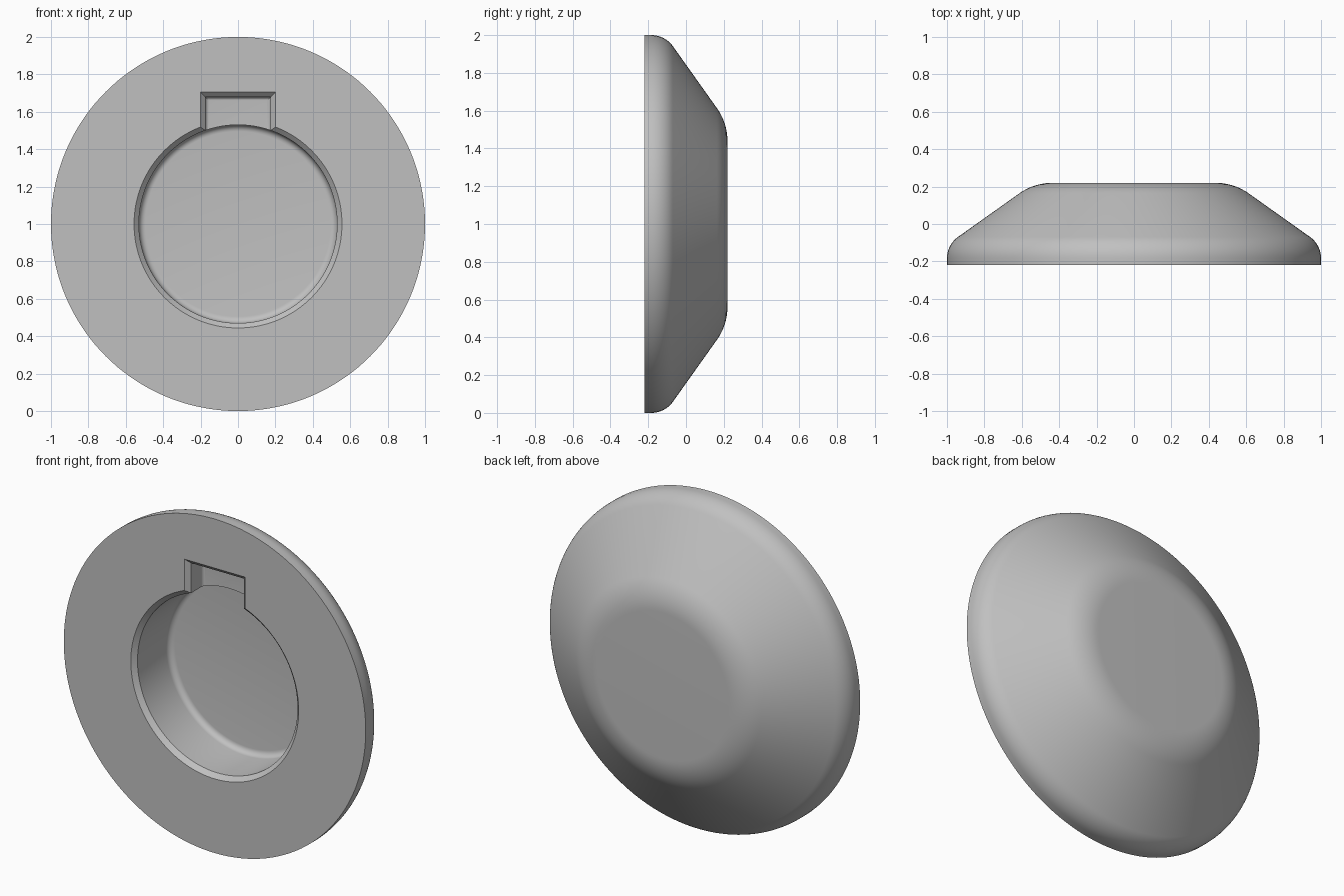
import bpy
import bmesh
import math
from mathutils import Vector, Matrix

if "Cube" in bpy.data.objects:
    bpy.data.objects.remove(bpy.data.objects["Cube"], do_unlink=True)

FRONT, BACK = -0.22, 0.22
BORE_R, BORE_DEPTH = 0.53, 0.33
SLOT_HALF, SLOT_TOP, SLOT_DEPTH = 0.175, 0.68, 0.14
CHAMFER = 0.026
CENTRE = Vector((0, 0, 1))

grey = bpy.data.materials.new("plain grey")
grey.use_nodes = True
colour = (0.53, 0.53, 0.53, 1)
grey.diffuse_color = colour
grey.node_tree.nodes["Principled BSDF"].inputs["Base Color"].default_value = colour


def fillet(before, corner, after, radius, steps=10):
    """Points of an arc that rounds the corner between two lines."""
    c = Vector(corner)
    a = (Vector(before) - c).normalized()
    b = (Vector(after) - c).normalized()
    half = a.angle(b) / 2
    mid = c + (a + b).normalized() * radius / math.sin(half)
    reach = radius / math.tan(half)
    start, end = c + a * reach - mid, c + b * reach - mid
    return [mid + start.slerp(end, i / steps) * radius / start.slerp(end, i / steps).length
            for i in range(steps + 1)]


def make_object(name, bm):
    bmesh.ops.recalc_face_normals(bm, faces=bm.faces)
    mesh = bpy.data.meshes.new(name)
    bm.to_mesh(mesh)
    bm.free()
    mesh.materials.append(grey)
    obj = bpy.data.objects.new(name, mesh)
    bpy.context.collection.objects.link(obj)
    return obj


# Body: (radius, depth) profile with rounded shoulders and a blind bore
rim, shoulder = (1, -0.111), (0.534, BACK)
floor = FRONT + BORE_DEPTH
profile = [(0, BACK)]
profile += fillet((0, BACK), shoulder, rim, 0.304)
profile += fillet(shoulder, rim, (1, FRONT), 0.14)
profile += [(1, FRONT), (BORE_R + CHAMFER, FRONT), (BORE_R, FRONT + CHAMFER)]
profile += fillet((BORE_R, FRONT), (BORE_R, floor), (0, floor), 0.035, 6)
profile += [(0, floor)]

bm = bmesh.new()
verts = [bm.verts.new((r, y, 1)) for r, y in profile]
edges = [bm.edges.new(pair) for pair in zip(verts, verts[1:])]
bmesh.ops.spin(bm, geom=verts + edges, cent=CENTRE, axis=(0, 1, 0),
               angle=math.tau, steps=144, use_merge=True)
bmesh.ops.remove_doubles(bm, verts=bm.verts, dist=0.0001)
body = make_object("dished_disc", bm)

# Slot cutter: stacked rectangles, chamfered at the mouth and rounded at the floor
slot_floor = FRONT + SLOT_DEPTH
levels = [(CHAMFER + 0.05, FRONT - 0.05), (0, FRONT + CHAMFER)]
levels += fillet((0, FRONT), (0, slot_floor), (-1, slot_floor), 0.02, 6)
bm = bmesh.new()
rings = []
for grow, y in levels:
    w, top = SLOT_HALF + grow, SLOT_TOP + grow
    rings.append([bm.verts.new((x, y, 1 + z))
                  for x, z in ((-w, 0.3), (w, 0.3), (w, top), (-w, top))])
for low, high in zip(rings, rings[1:]):
    for i in range(4):
        j = (i + 1) % 4
        bm.faces.new((low[i], low[j], high[j], high[i]))
bm.faces.new(rings[0])
bm.faces.new(rings[-1])
cutter = make_object("slot_cutter", bm)
cutter.hide_render = True

# Cut the slot and smooth the rounded surfaces
cut = body.modifiers.new("slot", "BOOLEAN")
cut.operation = "DIFFERENCE"
cut.solver = "EXACT"
cut.object = cutter
bpy.ops.object.select_all(action="DESELECT")
body.select_set(True)
bpy.context.view_layer.objects.active = body
bpy.ops.object.modifier_apply(modifier=cut.name)
bpy.data.objects.remove(cutter, do_unlink=True)
bpy.ops.object.shade_smooth_by_angle(angle=math.radians(30))
